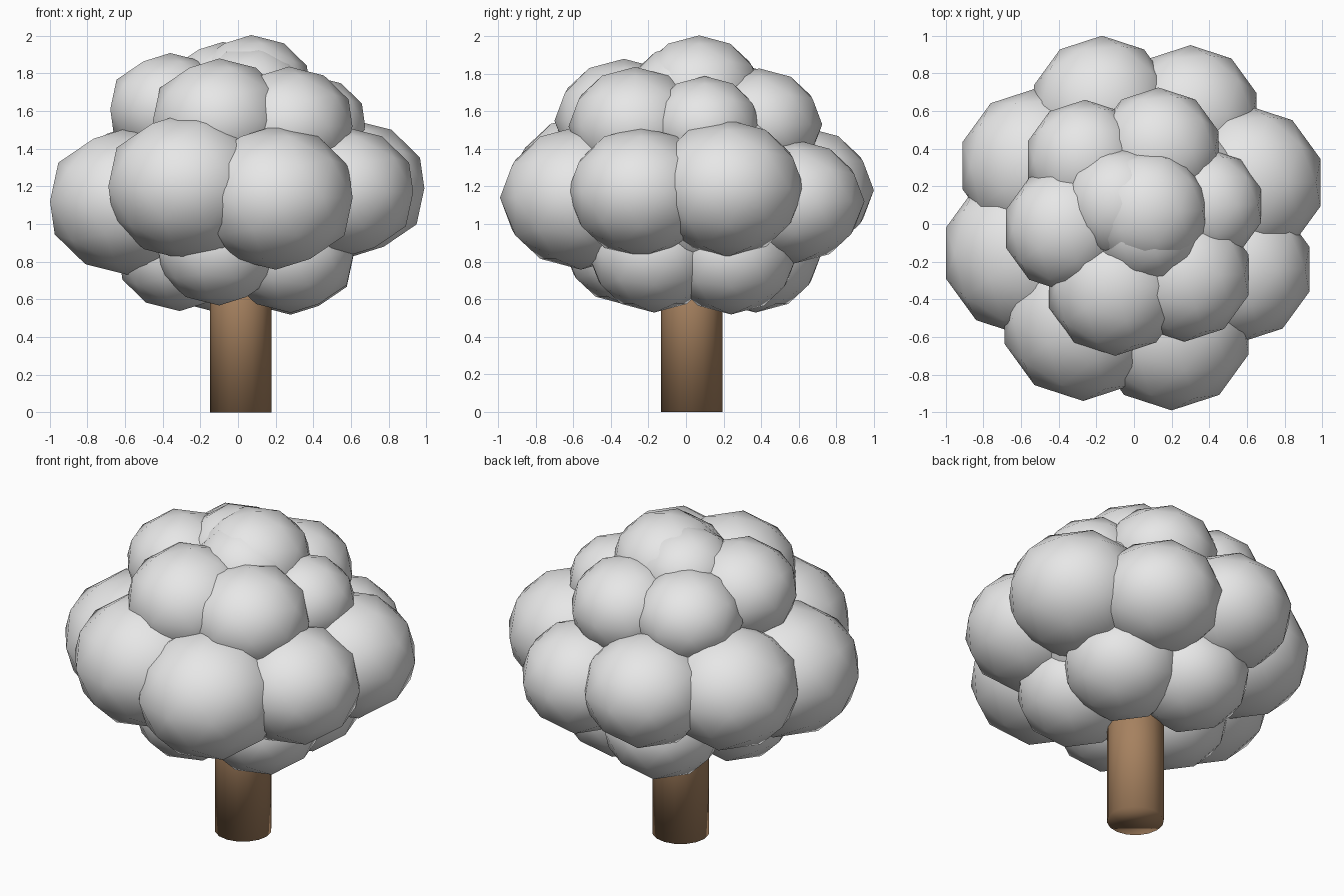
import bpy

cube = bpy.data.objects.get("Cube")
if cube:
    bpy.data.objects.remove(cube, do_unlink=True)


def make_material(name, color):
    mat = bpy.data.materials.new(name)
    mat.use_nodes = True
    mat.diffuse_color = (*color, 1)
    for node in mat.node_tree.nodes:
        if node.type == 'BSDF_PRINCIPLED':
            node.inputs["Base Color"].default_value = (*color, 1)
    return mat


def finish(name, mat):
    obj = bpy.context.object
    obj.name = name
    obj.data.name = name
    obj.data.materials.append(mat)
    for poly in obj.data.polygons:
        poly.use_smooth = True
    return obj


leaf_grey = make_material("leaf grey", (0.8, 0.8, 0.8))
bark_brown = make_material("bark brown", (0.38, 0.22, 0.115))


def leaf_clump(name, x, y, z, radius, squash=0.89):
    """Low-poly ball, slightly flattened."""
    bpy.ops.mesh.primitive_ico_sphere_add(subdivisions=2, radius=1, location=(x, y, z))
    obj = finish(name, leaf_grey)
    obj.scale = (radius, radius, radius * squash)


# Trunk
bpy.ops.mesh.primitive_cylinder_add(vertices=16, radius=0.163, depth=1.0,
                                    location=(0.015, 0.03, 0.5))
finish("trunk", bark_brown)

# Inner mass of the crown
leaf_clump("crown_core", 0.015, 0.03, 1.2, 0.69, 0.85)

# Rings of clumps: x, y, z, radius
layers = {
    "lower_clump": [
        (0.28, -0.17, 0.84, 0.35), (0.28, 0.24, 0.83, 0.35),
        (-0.1, 0.37, 0.84, 0.35), (-0.31, -0.05, 0.84, 0.34),
        (-0.1, -0.31, 0.87, 0.34)],
    "middle_clump": [
        (0.2, -0.56, 1.14, 0.43), (0.56, -0.24, 1.17, 0.39),
        (0.6, 0.22, 1.19, 0.41), (0.3, 0.58, 1.12, 0.37),
        (-0.17, 0.62, 1.18, 0.38), (-0.52, 0.31, 1.17, 0.41),
        (-0.58, -0.155, 1.12, 0.44), (-0.27, -0.5, 1.2, 0.44)],
    "upper_clump": [
        (-0.1, -0.33, 1.55, 0.37), (0.27, -0.27, 1.52, 0.355),
        (0.39, 0.1, 1.52, 0.3), (0.13, 0.39, 1.53, 0.335),
        (-0.26, 0.34, 1.55, 0.32), (-0.36, -0.025, 1.61, 0.335)],
    "top_clump": [
        (0.07, 0.07, 1.71, 0.33), (-0.08, 0.11, 1.7, 0.3),
        (0.07, -0.01, 1.68, 0.31)],
}
for layer, clumps in layers.items():
    for i, clump in enumerate(clumps, 1):
        leaf_clump(f"{layer}_{i}", *clump)
